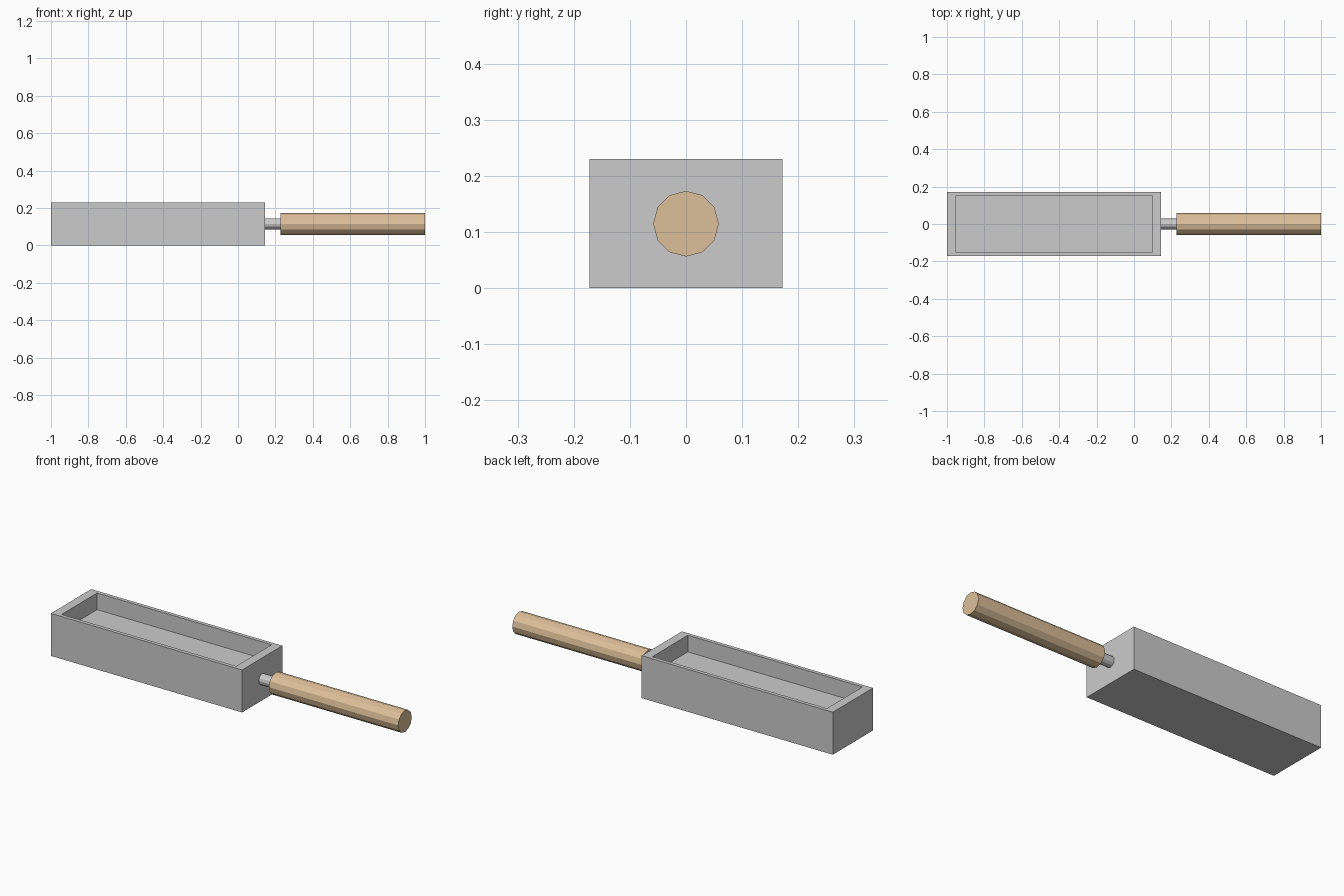
import bpy, bmesh
from math import pi
from mathutils import Matrix, Vector

if "Cube" in bpy.data.objects:
    bpy.data.objects.remove(bpy.data.objects["Cube"])

AXIS_Z = 0.115


def finish(name, bm, color=None):
    mesh = bpy.data.meshes.new(name)
    bm.to_mesh(mesh)
    bm.free()
    obj = bpy.data.objects.new(name, mesh)
    bpy.context.collection.objects.link(obj)
    if color:
        mat = bpy.data.materials.new(name + "_material")
        mat.diffuse_color = color
        mat.use_nodes = True
        mat.node_tree.nodes["Principled BSDF"].inputs["Base Color"].default_value = mat.diffuse_color
        mesh.materials.append(mat)
    return obj


def rod(name, x0, x1, radius, color=None):
    bm = bmesh.new()
    place = Matrix.Translation(((x0 + x1) / 2, 0, AXIS_Z)) @ Matrix.Rotation(pi / 2, 4, 'Y')
    bmesh.ops.create_cone(bm, cap_ends=True, segments=12, radius1=radius,
                          radius2=radius, depth=x1 - x0, matrix=place)
    return finish(name, bm, color)


# Mould trough: block whose top face is inset and pushed down
x0, x1, width, height = -1.0, 0.145, 0.344, 0.23
rim_end, rim_side, depth = 0.055, 0.026, 0.09
bm = bmesh.new()
bmesh.ops.create_cube(bm, size=1, matrix=Matrix.Translation(((x0 + x1) / 2, 0, height / 2))
                      @ Matrix.Diagonal((x1 - x0, width, height, 1)))
bm.normal_update()
top = max(bm.faces, key=lambda f: f.normal.z)
bmesh.ops.inset_region(bm, faces=[top], thickness=0.02)
sx = (x1 - x0 - 2 * rim_end) / (x1 - x0 - 0.04)
sy = (width - 2 * rim_side) / (width - 0.04)
bmesh.ops.scale(bm, vec=(sx, sy, 1), verts=top.verts,
                space=Matrix.Translation((-(x0 + x1) / 2, 0, 0)))
floor = bmesh.ops.extrude_discrete_faces(bm, faces=[top])["faces"][0]
bmesh.ops.translate(bm, vec=Vector((0, 0, -depth)), verts=floor.verts)
bmesh.ops.recalc_face_normals(bm, faces=bm.faces)
finish("mould_trough", bm)

# Metal tang running from the trough into the wooden grip
rod("tang", 0.145, 0.226, 0.029)
rod("wooden_handle", 0.226, 1.0, 0.0585, (0.72, 0.52, 0.32, 1))
